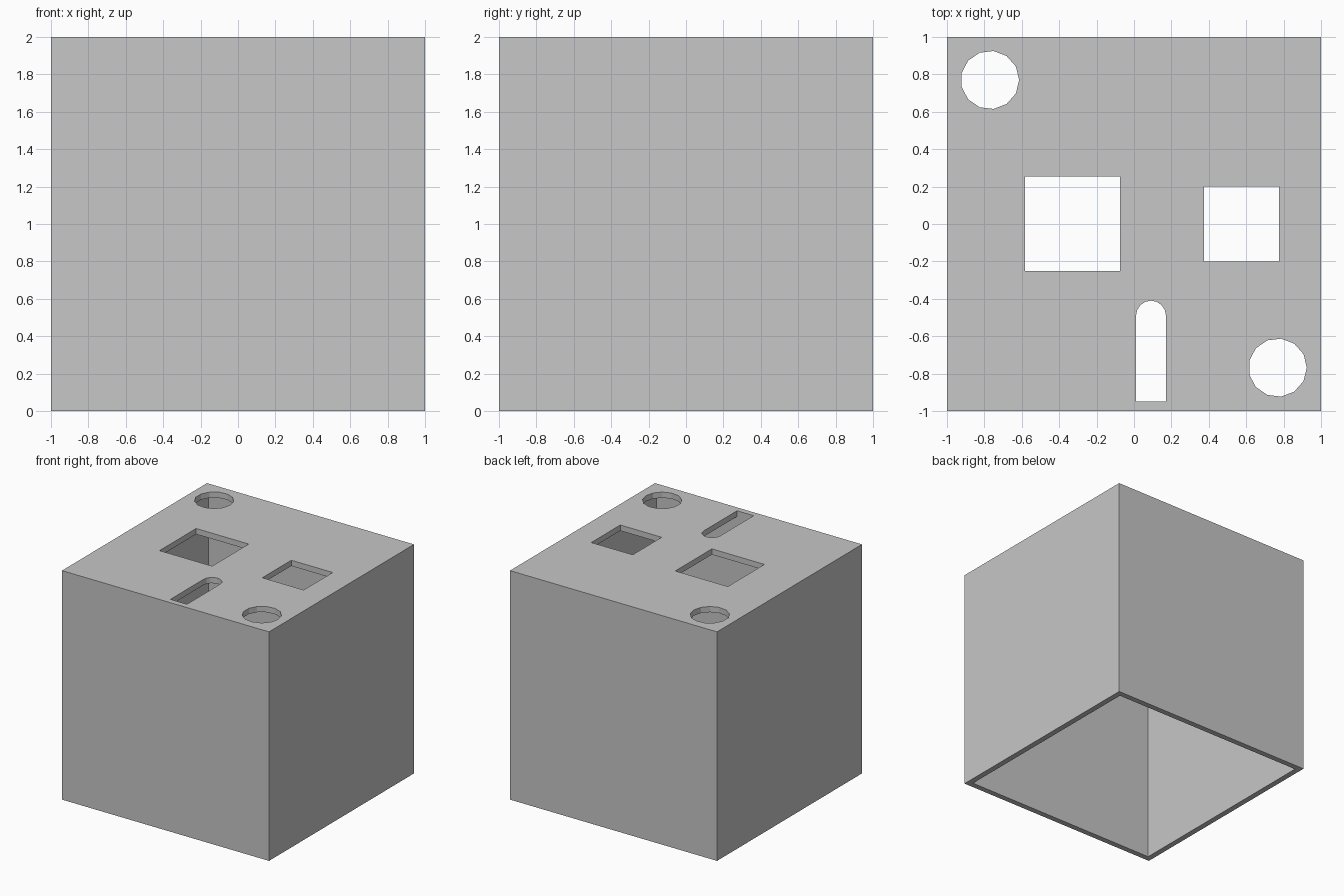
import bpy
import bmesh
from math import cos, sin, pi, tau

default = bpy.data.objects.get("Cube")
if default:
    bpy.data.objects.remove(default, do_unlink=True)

SIZE = 2.0
WALL = 0.05

grey = bpy.data.materials.new("light grey")
grey.use_nodes = True
COLOUR = (0.57, 0.57, 0.57, 1)
grey.diffuse_color = COLOUR
grey.node_tree.nodes["Principled BSDF"].inputs["Base Color"].default_value = COLOUR


def prism(name, outline, bottom, top):
    """Extrude a counter-clockwise outline from bottom to top."""
    bm = bmesh.new()
    base = bm.faces.new([bm.verts.new((x, y, bottom)) for x, y in outline])
    out = bmesh.ops.extrude_face_region(bm, geom=[base], use_keep_orig=True)
    raised = [g for g in out["geom"] if isinstance(g, bmesh.types.BMVert)]
    bmesh.ops.translate(bm, verts=raised, vec=(0, 0, top - bottom))
    bmesh.ops.recalc_face_normals(bm, faces=bm.faces)
    mesh = bpy.data.meshes.new(name)
    bm.to_mesh(mesh)
    bm.free()
    mesh.materials.append(grey)
    obj = bpy.data.objects.new(name, mesh)
    bpy.context.collection.objects.link(obj)
    return obj


def rect(x0, x1, y0, y1):
    return [(x0, y0), (x1, y0), (x1, y1), (x0, y1)]


def arc(cx, cy, r, angles):
    return [(cx + r * cos(a), cy + r * sin(a)) for a in angles]


def cut(target, cutter):
    """Subtract the cutter, then discard it."""
    cutter.hide_render = True
    mod = target.modifiers.new(cutter.name, "BOOLEAN")
    mod.operation = "DIFFERENCE"
    mod.solver = "EXACT"
    mod.object = cutter
    bpy.context.view_layer.objects.active = target
    bpy.ops.object.modifier_apply(modifier=mod.name)
    bpy.data.objects.remove(cutter, do_unlink=True)


# Box shell, open at the bottom
h = SIZE / 2
i = h - WALL
shell = prism("box_shell", rect(-h, h, -h, h), 0, SIZE)
cut(shell, prism("cavity", rect(-i, i, -i, i), -0.1, SIZE - WALL))

# Openings through the lid
circle = [tau * k / 13 for k in range(13)]
half_circle = [pi * k / 8 for k in range(9)]
openings = {
    "large_window": rect(-0.583, -0.075, -0.25, 0.255),
    "small_window": rect(0.375, 0.775, -0.2, 0.2),
    "back_round_hole": arc(-0.77, 0.77, 0.156, circle),
    "front_round_hole": arc(0.768, -0.768, 0.156, circle),
    "rounded_slot": [(0.011, -0.949), (0.171, -0.949)] + arc(0.091, -0.49, 0.08, half_circle),
}
for name, outline in openings.items():
    cut(shell, prism(name, outline, SIZE - 2 * WALL, SIZE + WALL))
